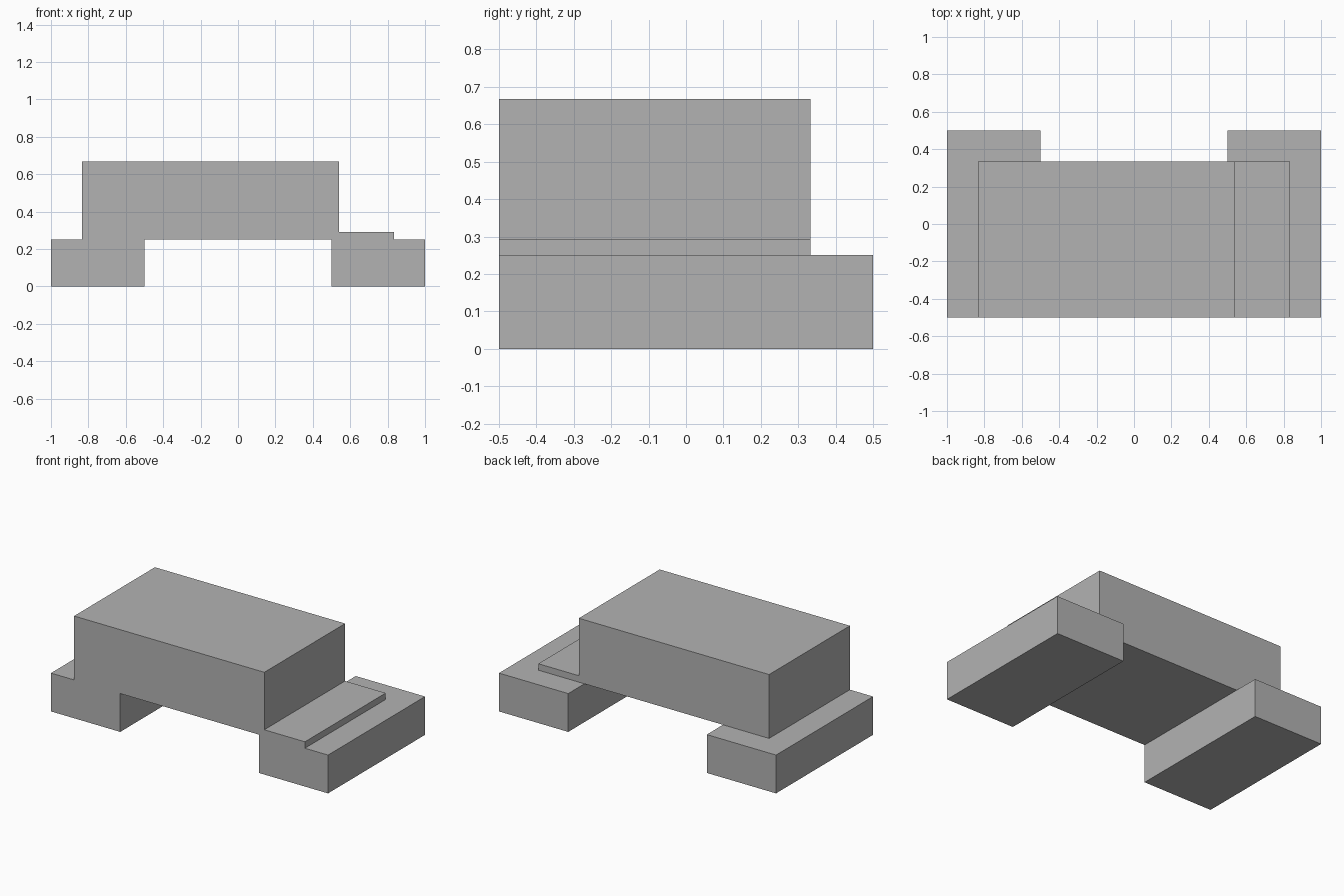
import bpy
import bmesh

# Remove the default object
cube = bpy.data.objects.get("Cube")
if cube:
    bpy.data.objects.remove(cube, do_unlink=True)

# Single plain grey
grey = bpy.data.materials.new("plain_grey")
grey.use_nodes = True
colour = (0.45, 0.45, 0.45, 1)
grey.diffuse_color = colour
grey.node_tree.nodes["Principled BSDF"].inputs["Base Color"].default_value = colour


def extrude_profile(name, profile, y_front, y_back):
    """Extrude an x-z outline (counter-clockwise from the front) along y."""
    bm = bmesh.new()
    face = bm.faces.new([bm.verts.new((x, y_front, z)) for x, z in profile])
    result = bmesh.ops.extrude_face_region(bm, geom=[face], use_keep_orig=True)
    moved = [v for v in result["geom"] if isinstance(v, bmesh.types.BMVert)]
    bmesh.ops.translate(bm, verts=moved, vec=(0, y_back - y_front, 0))
    bmesh.ops.recalc_face_normals(bm, faces=bm.faces)
    mesh = bpy.data.meshes.new(name)
    bm.to_mesh(mesh)
    bm.free()
    mesh.materials.append(grey)
    obj = bpy.data.objects.new(name, mesh)
    bpy.context.collection.objects.link(obj)
    return obj


FRONT, BACK, BODY_BACK = -0.5, 0.5, 0.333
FOOT_TOP, STEP_TOP, TOP = 0.25, 0.292, 0.667
BODY_END, BODY_SIDE = 0.833, 0.54

# Two feet, one at each end
for name, x0, x1 in (("right_foot", -1, -0.5), ("left_foot", 0.5, 1)):
    extrude_profile(name, [(x0, 0), (x1, 0), (x1, FOOT_TOP), (x0, FOOT_TOP)],
                    FRONT, BACK)

# Bridging body with a thin step on its left end
extrude_profile("body_with_step", [
    (-BODY_END, FOOT_TOP), (BODY_END, FOOT_TOP), (BODY_END, STEP_TOP),
    (BODY_SIDE, STEP_TOP), (BODY_SIDE, TOP), (-BODY_END, TOP),
], FRONT, BODY_BACK)
